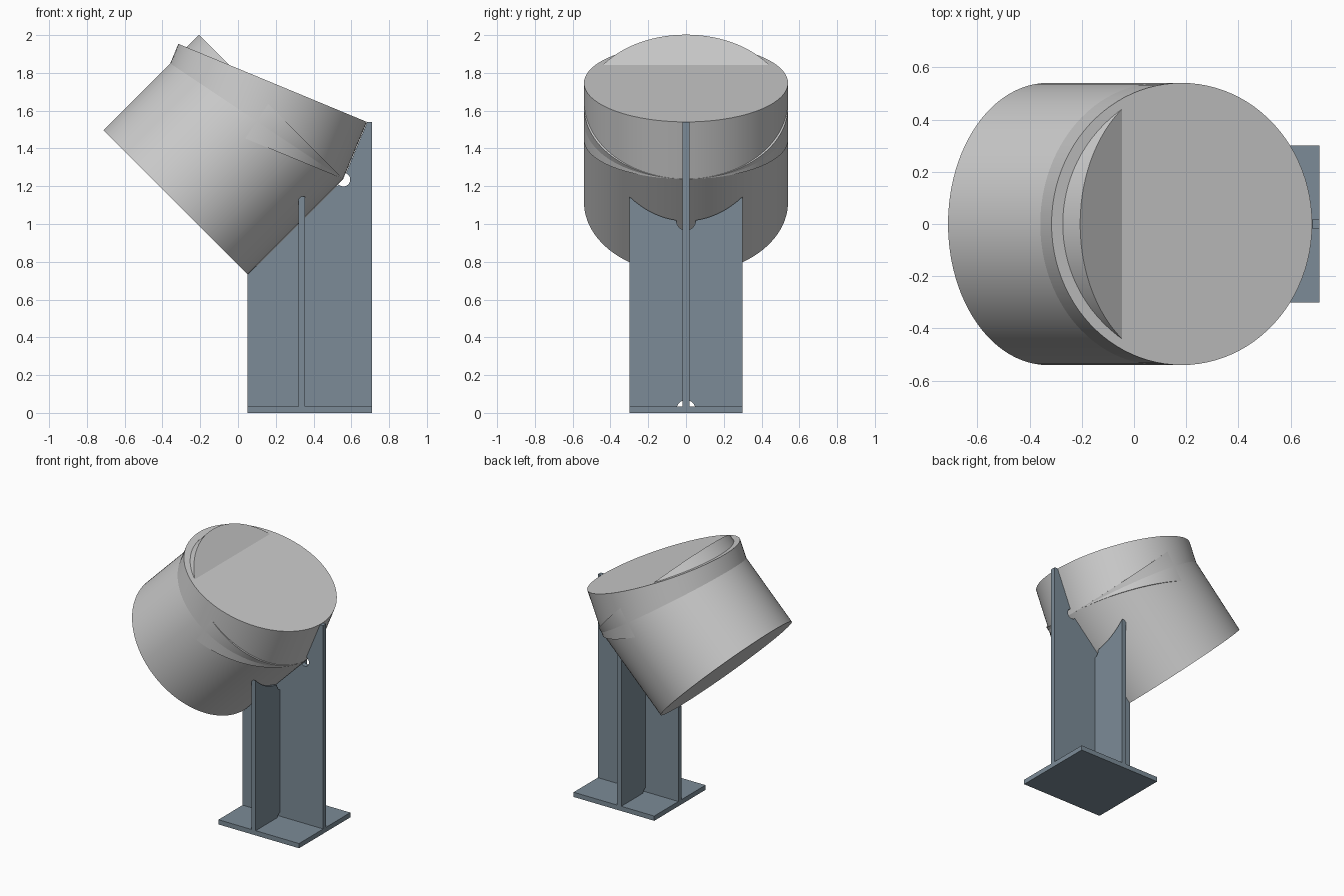
import bpy, bmesh
from math import sin, cos, radians, sqrt
from mathutils import Vector

if "Cube" in bpy.data.objects:
    bpy.data.objects.remove(bpy.data.objects["Cube"])

steel = bpy.data.materials.new("blue_grey_steel")
steel.diffuse_color = (0.20, 0.26, 0.31, 1)
steel.use_nodes = True
steel.node_tree.nodes["Principled BSDF"].inputs["Base Color"].default_value = steel.diffuse_color
R = 0.54      # pipe radius
T = 0.0175    # half plate thickness


def add_object(name, bm, mat=None):
    bmesh.ops.recalc_face_normals(bm, faces=bm.faces)
    mesh = bpy.data.meshes.new(name)
    bm.to_mesh(mesh)
    bm.free()
    obj = bpy.data.objects.new(name, mesh)
    bpy.context.collection.objects.link(obj)
    if mat:
        mesh.materials.append(mat)
    bpy.ops.object.select_all(action='DESELECT')
    obj.select_set(True)
    bpy.context.view_layer.objects.active = obj
    bpy.ops.object.shade_smooth_by_angle(angle=radians(30))
    return obj


def pipe(name, start, angle, length):
    """Solid cylinder leaning in the XZ plane, angle measured from +x."""
    axis = Vector((cos(radians(angle)), 0, sin(radians(angle))))
    bm = bmesh.new()
    bmesh.ops.create_cone(bm, cap_ends=True, segments=96, radius1=R, radius2=R, depth=length)
    bm.transform(axis.to_track_quat('Z', 'Y').to_matrix().to_4x4())
    bmesh.ops.translate(bm, verts=bm.verts, vec=Vector((start[0], 0, start[1])) + axis * length / 2)
    return add_object(name, bm)


def plate(name, points, offset):
    """Extrude a closed profile of 3D points by an offset vector."""
    bm = bmesh.new()
    face = bm.faces.new([bm.verts.new(p) for p in points])
    ext = bmesh.ops.extrude_face_region(bm, geom=[face], use_keep_orig=True)
    verts = [g for g in ext["geom"] if isinstance(g, bmesh.types.BMVert)]
    bmesh.ops.translate(bm, verts=verts, vec=offset)
    return add_object(name, bm, steel)


def arc(cx, cy, r, a0, a1, n=12):
    angles = [radians(a0 + (a1 - a0) * i / n) for i in range(n + 1)]
    return [(cx + r * cos(a), cy + r * sin(a)) for a in angles]


# Two overlapping pipe segments of the mitred elbow
pipe("lower_pipe_segment", (-0.33, 1.115), 45, 0.715)
pipe("upper_pipe_segment", (0.058, 1.445), 67.5, 0.327)

# Base plate
plate("base_plate", [(0.05, -0.3, 0), (0.71, -0.3, 0), (0.71, 0.3, 0), (0.05, 0.3, 0)], (0, 0, 0.035))

# Main web following the pipe underside, with a relief hole at the mitre
web = [(0.05, 0.035), (0.71, 0.035), (0.71, 1.54), (0.684, 1.54)]
web += arc(0.558, 1.235, 0.036, 67.5, -135, 24) + [(0.05, 0.73)]
plate("main_web", [(x, -T, z) for x, z in web], (0, 2 * T, 0))

# Cross rib halves: saddle top, relief notches next to the web
saddle = [0.3 - 0.25 * i / 24 for i in range(24)]
rib = [(0.3, 0.035)] + [(y, 1.017 + sqrt(2) * (R - sqrt(R * R - y * y))) for y in saddle]
rib += arc(0, 1.017, 0.05, 0, -69.5) + arc(0, 0.0175, 0.05, 69.5, 20.5)
half = plate("cross_rib", [(0.32, y, z) for y, z in rib], (0.035, 0, 0))
mirror = half.modifiers.new("mirror", 'MIRROR')
mirror.use_axis = (False, True, False)
